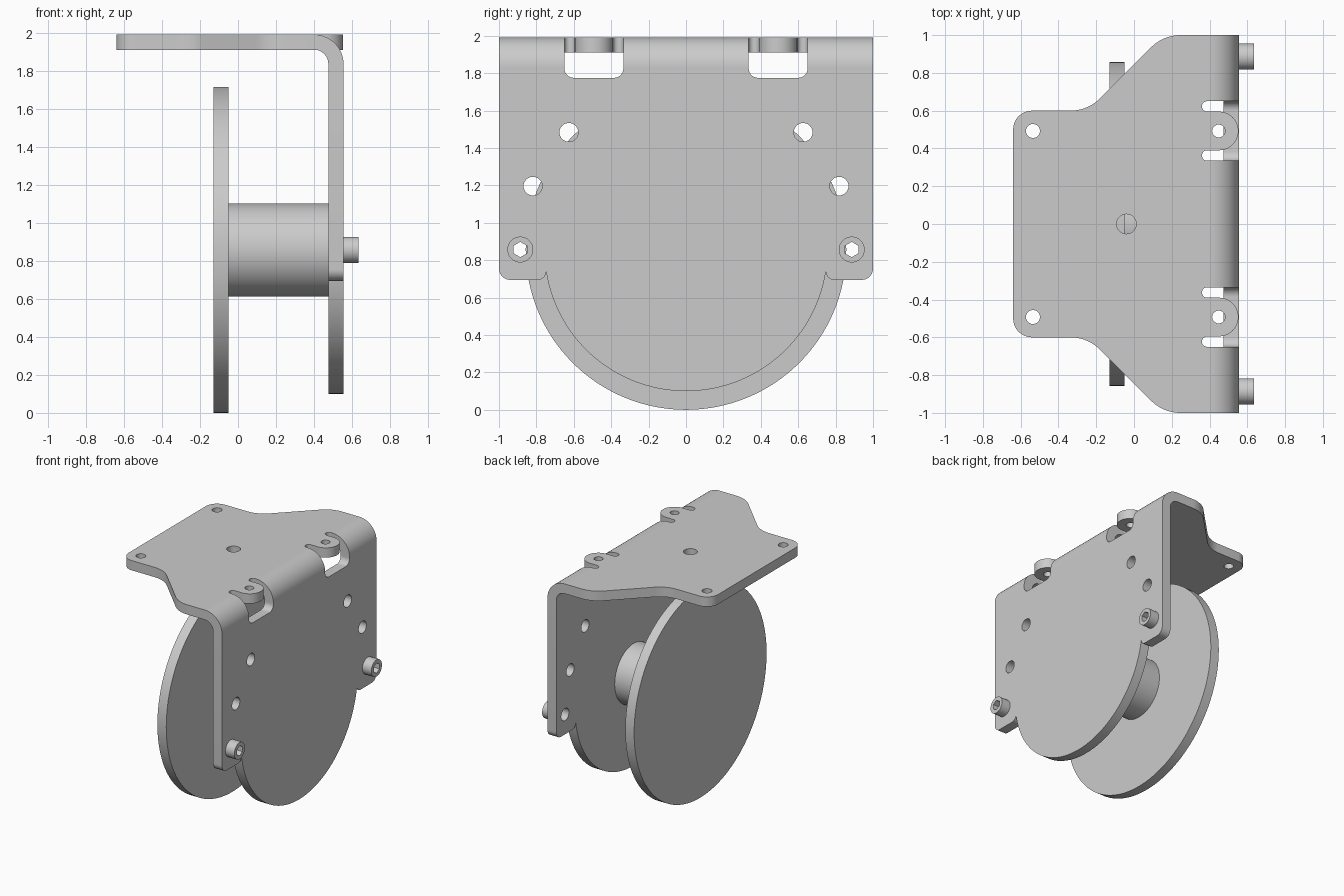
import bpy
import bmesh
from math import sin, cos, tan, pi, radians, degrees, atan2
from mathutils import Matrix, Vector

cube = bpy.data.objects.get("Cube")
if cube:
    bpy.data.objects.remove(cube, do_unlink=True)

# One plain grey for the whole assembly
GREY = (0.6, 0.6, 0.6, 1)
grey = bpy.data.materials.new("plain_grey")
grey.use_nodes = True
grey.diffuse_color = GREY
grey.node_tree.nodes["Principled BSDF"].inputs["Base Color"].default_value = GREY

# Sketch planes: columns are the sketch u, v and extrusion directions
FLAT = Matrix.Identity(4)
FACING_X = Matrix(((0, 0, 1, 0), (1, 0, 0, 0), (0, 1, 0, 0), (0, 0, 0, 1)))
FACING_Y = Matrix(((1, 0, 0, 0), (0, 0, -1, 0), (0, 1, 0, 0), (0, 0, 0, 1)))


def arc(u, v, r, start, end, steps):
    angles = [radians(start + (end - start) * i / steps) for i in range(steps + 1)]
    return [(u + r * cos(a), v + r * sin(a)) for a in angles]


def circle(u, v, r, sides=32):
    return arc(u, v, r, 0, 360, sides)[:-1]


def rounded(corners):
    """Turn (u, v, radius) corners into a filleted outline."""
    out = []
    for i, (u, v, r) in enumerate(corners):
        if r == 0:
            out.append((u, v))
            continue
        p = Vector((u, v))
        a = (Vector(corners[i - 1][:2]) - p).normalized()
        b = (Vector(corners[(i + 1) % len(corners)][:2]) - p).normalized()
        half = a.angle(b) / 2
        centre = p + (a + b).normalized() * (r / sin(half))
        start = p + a * (r / tan(half)) - centre
        end = p + b * (r / tan(half)) - centre
        first = atan2(start.y, start.x)
        sweep = (atan2(end.y, end.x) - first + pi) % (2 * pi) - pi
        out += arc(centre.x, centre.y, r, degrees(first), degrees(first + sweep), 10)
    return out


def extrude(name, loops, plane, location, thickness):
    """Extrude an outline with holes, centred on location."""
    curve = bpy.data.curves.new(name, "CURVE")
    curve.dimensions = "2D"
    curve.fill_mode = "BOTH"
    curve.extrude = thickness / 2
    for loop in loops:
        spline = curve.splines.new("POLY")
        spline.points.add(len(loop) - 1)
        for point, (u, v) in zip(spline.points, loop):
            point.co = (u, v, 0, 1)
        spline.use_cyclic_u = True
    sketch = bpy.data.objects.new(name + "_sketch", curve)
    bpy.context.collection.objects.link(sketch)
    graph = bpy.context.evaluated_depsgraph_get()
    mesh = bpy.data.meshes.new_from_object(sketch.evaluated_get(graph))
    bpy.data.objects.remove(sketch, do_unlink=True)

    bm = bmesh.new()
    bm.from_mesh(mesh)
    bmesh.ops.remove_doubles(bm, verts=bm.verts, dist=0.00005)
    bmesh.ops.transform(bm, matrix=Matrix.Translation(location) @ plane, verts=bm.verts)
    bmesh.ops.recalc_face_normals(bm, faces=bm.faces)
    bm.to_mesh(mesh)
    bm.free()
    mesh.materials.clear()
    mesh.materials.append(grey)
    obj = bpy.data.objects.new(name, mesh)
    bpy.context.collection.objects.link(obj)
    bpy.ops.object.select_all(action="DESELECT")
    obj.select_set(True)
    bpy.context.view_layer.objects.active = obj
    bpy.ops.object.shade_smooth_by_angle(angle=radians(30))


T = 0.08                         # sheet thickness
BEND_X, BEND_Z = 0.40, 1.835     # bend centre line
AXLE_Z = 0.857
NOTCH_IN, NOTCH_OUT = 0.335, 0.65
TAB_IN, TAB_OUT = 0.39, 0.595

# Top plate with two rounded tabs, relief slots and screw holes
half = [(BEND_X, NOTCH_IN, 0), (0.36, NOTCH_IN, 0.027), (0.36, TAB_IN, 0.027),
        (0.553, TAB_IN, 0.102), (0.553, TAB_OUT, 0.102),
        (0.36, TAB_OUT, 0.027), (0.36, NOTCH_OUT, 0.027), (BEND_X, NOTCH_OUT, 0),
        (BEND_X, 1, 0), (0.155, 1, 0.22), (-0.245, 0.6, 0.22), (-0.64, 0.6, 0.1)]
outline = rounded(half + [(u, -v, r) for u, v, r in reversed(half)])
holes = [circle(-0.04, 0, 0.052)]
for s in (1, -1):
    holes += [circle(-0.535, s * 0.4925, 0.037), circle(0.448, s * 0.4925, 0.034)]
extrude("top_plate", [outline] + holes, FLAT, (0, 0, 1.95), T)

# Rounded bend, interrupted by the two notches
ring = arc(BEND_X, BEND_Z, 0.155, 0, 90, 20) + arc(BEND_X, BEND_Z, 0.075, 90, 0, 20)
for name, lo, hi in (("right_bend", -1, -NOTCH_OUT), ("middle_bend", -NOTCH_IN, NOTCH_IN),
                     ("left_bend", NOTCH_OUT, 1)):
    extrude(name, [ring], FACING_Y, (0, (lo + hi) / 2, 0), hi - lo)

# Upright plate with a round lower guard and adjustment holes
half = [(NOTCH_IN, BEND_Z, 0), (NOTCH_IN, 1.775, 0.05), (NOTCH_OUT, 1.775, 0.05),
        (NOTCH_OUT, BEND_Z, 0), (1, BEND_Z, 0), (1, 0.695, 0.06), (0.752, 0.695, 0.044)]
half += [(u, v, 0) for u, v in arc(0, AXLE_Z, 0.757, -9, -89, 48)]
outline = rounded(half + [(-u, v, r) for u, v, r in reversed(half)])
holes = []
for s in (1, -1):
    for angle in (0, 22.5, 45):
        a = radians(angle)
        holes.append(circle(s * 0.886 * cos(a), AXLE_Z + 0.886 * sin(a), 0.05))
extrude("upright_plate", [outline] + holes, FACING_X, (0.515, 0, 0), T)

# Round side disc and the hub joining it to the upright
extrude("side_disc", [circle(0, AXLE_Z, AXLE_Z, 128)], FACING_X, (-0.09, 0, 0), T)
extrude("hub", [circle(0, AXLE_Z, 0.244, 72)], FACING_X, (0.2125, 0, 0), 0.525)

# Socket bolt heads with hexagonal openings
for side, s in (("left", 1), ("right", -1)):
    y = s * 0.886
    hexagon = [(y + 0.041 * sin(k * pi / 3), AXLE_Z + 0.041 * cos(k * pi / 3)) for k in range(6)]
    extrude(side + "_bolt_head", [circle(y, AXLE_Z, 0.069, 48), hexagon],
            FACING_X, (0.595, 0, 0), T)
